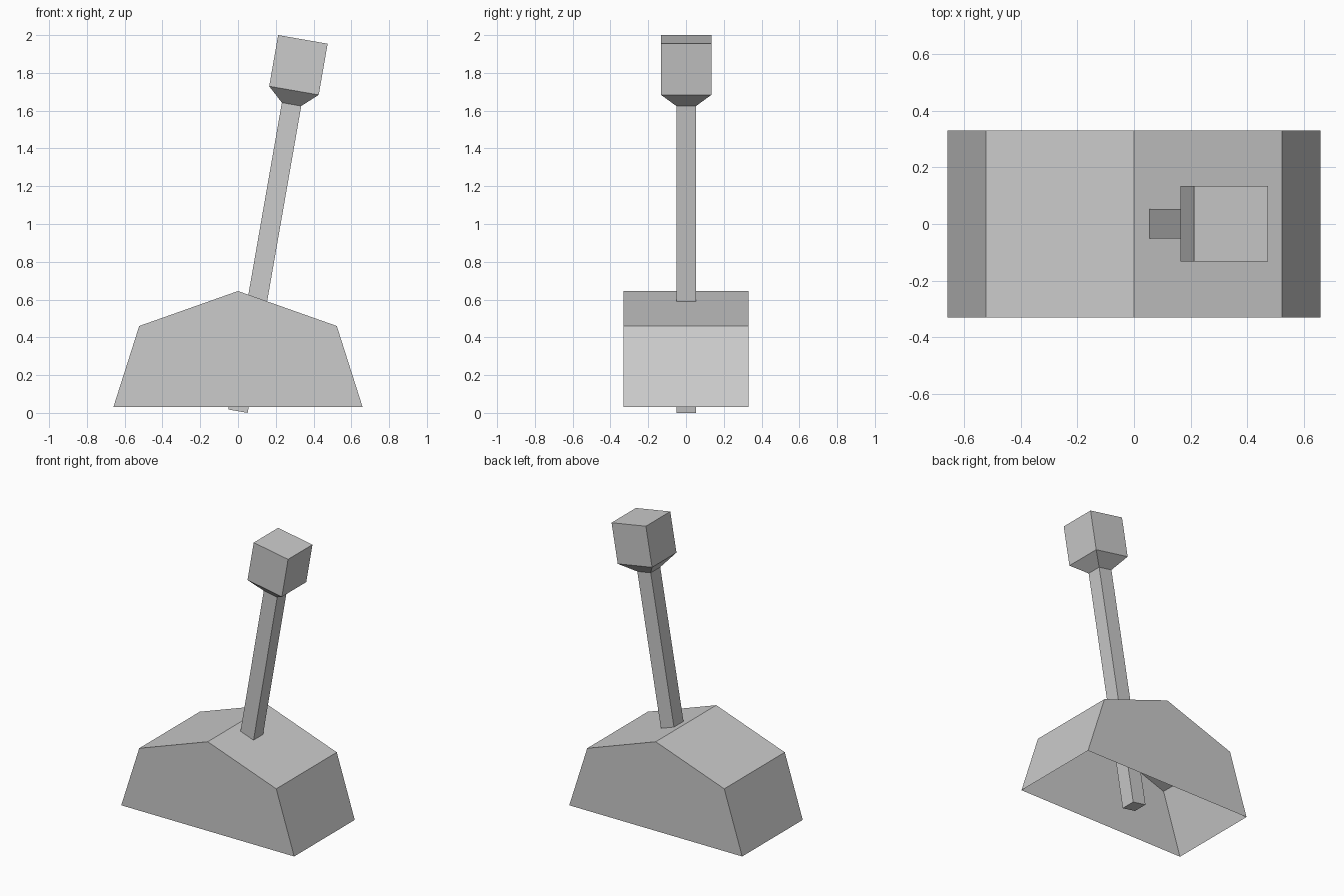
import bpy
import bmesh
from math import radians
from mathutils import Matrix

if "Cube" in bpy.data.objects:
    bpy.data.objects.remove(bpy.data.objects["Cube"], do_unlink=True)

GREY = (0.6, 0.6, 0.6, 1.0)
grey = bpy.data.materials.new("plain_grey")
grey.use_nodes = True
grey.diffuse_color = GREY
grey.node_tree.nodes["Principled BSDF"].inputs["Base Color"].default_value = GREY


def finish(name, bm, transform=Matrix()):
    """Turn a bmesh into a flat shaded grey object."""
    bm.transform(transform)
    mesh = bpy.data.meshes.new(name)
    bm.to_mesh(mesh)
    bm.free()
    mesh.materials.append(grey)
    obj = bpy.data.objects.new(name, mesh)
    bpy.context.collection.objects.link(obj)
    return obj


# Housing: extruded peaked profile, hollow and open underneath
half_profile = [(0.66, 0.03), (0.523, 0.46)]
profile = half_profile + [(0, 0.645)] + [(-x, z) for x, z in reversed(half_profile)]
DEPTH = 0.33
bm = bmesh.new()
front = [bm.verts.new((x, -DEPTH, z)) for x, z in profile]
back = [bm.verts.new((x, DEPTH, z)) for x, z in profile]
bm.faces.new(front)
bm.faces.new(back)
for i in range(len(profile) - 1):
    bm.faces.new((front[i], front[i + 1], back[i + 1], back[i]))
bmesh.ops.recalc_face_normals(bm, faces=bm.faces)
finish("housing", bm)

# Lever: square sections stacked along a leaning axis (shaft, flare, knob)
sections = [(0, 0.052), (1.649, 0.052), (1.723, 0.133), (1.998, 0.133)]
bm = bmesh.new()
rings = [[bm.verts.new((sx * r, sy * r, h))
          for sx, sy in ((-1, -1), (1, -1), (1, 1), (-1, 1))]
         for h, r in sections]
for low, high in zip(rings, rings[1:]):
    for i in range(4):
        j = (i + 1) % 4
        bm.faces.new((low[i], low[j], high[j], high[i]))
bm.faces.new(rings[0][::-1])
bm.faces.new(rings[-1])
lean = Matrix.Translation((0, 0.001, 0.009)) @ Matrix.Rotation(radians(9.9), 4, 'Y')
finish("lever", bm, lean)
